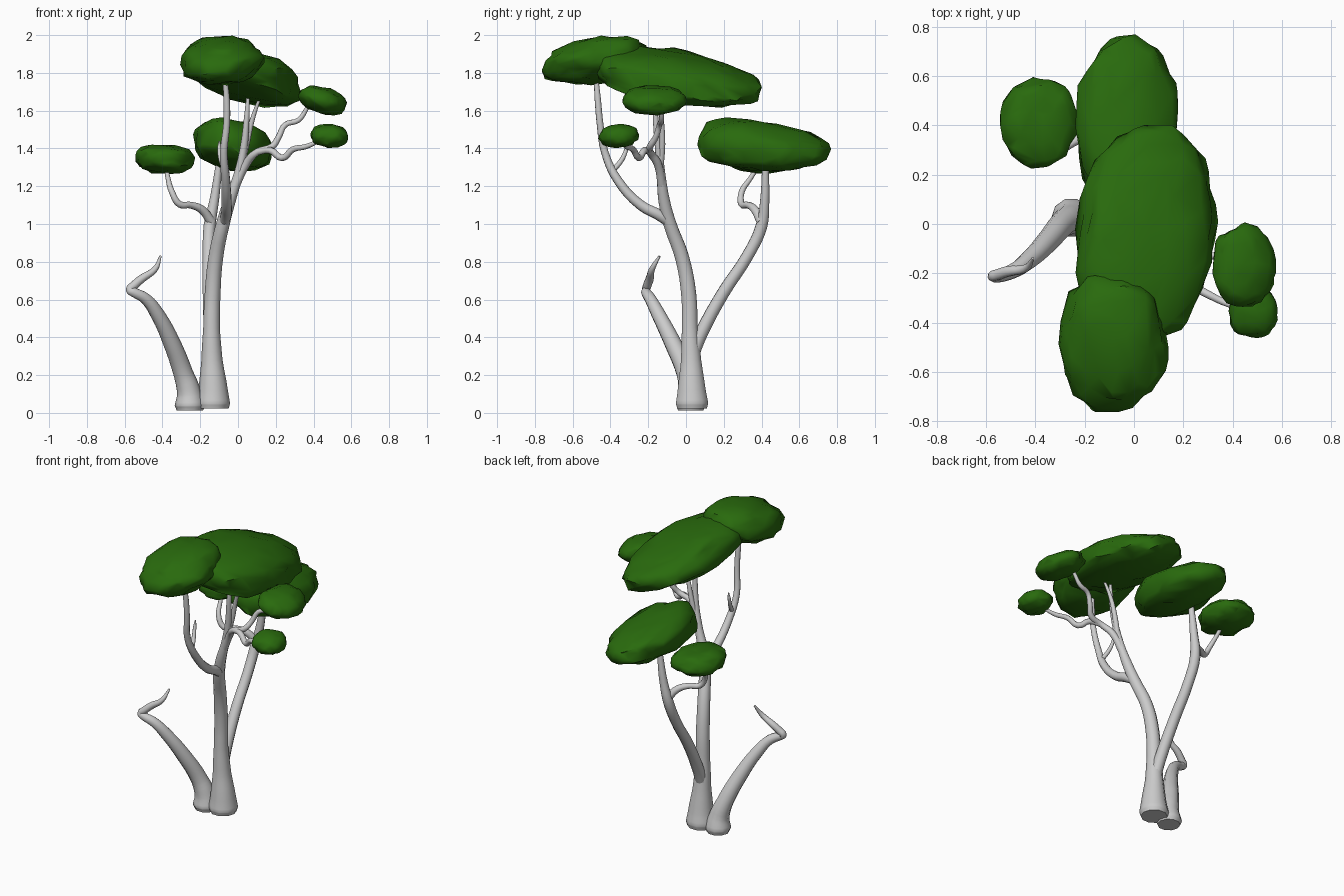
import bpy, bmesh
from mathutils import Vector, noise

leaf_green = bpy.data.materials.new("leaf_green")
leaf_green.diffuse_color = (0.022, 0.145, 0.004, 1)


def smooth(ob, angle):
    bpy.ops.object.select_all(action='DESELECT')
    ob.select_set(True)
    bpy.context.view_layer.objects.active = ob
    bpy.ops.object.shade_smooth_by_angle(angle=angle)


def limb(name, points):
    """Tapered round limb through (x, y, z, radius) points."""
    cu = bpy.data.curves.new(name, 'CURVE')
    cu.dimensions = '3D'
    cu.bevel_depth = 1.0
    cu.bevel_resolution = 3
    cu.resolution_u = 4
    cu.use_fill_caps = True
    sp = cu.splines.new('BEZIER')
    sp.bezier_points.add(len(points) - 1)
    for bp, (x, y, z, r) in zip(sp.bezier_points, points):
        bp.co = (x, y, z)
        bp.radius = r
        bp.handle_left_type = bp.handle_right_type = 'AUTO'
    ob = bpy.data.objects.new(name, cu)
    bpy.context.collection.objects.link(ob)
    bpy.ops.object.select_all(action='DESELECT')
    ob.select_set(True)
    bpy.context.view_layer.objects.active = ob
    bpy.ops.object.convert(target='MESH')
    smooth(bpy.context.object, 0.9)


def power(v, p):
    return abs(v) ** p * (1 if v > 0 else -1)


def foliage(name, center, radii, slope, peak, skew, seed):
    """Lumpy cushion: leans by slope in x and y, crest moved forward by peak, x skewed along y."""
    bm = bmesh.new()
    bmesh.ops.create_icosphere(bm, subdivisions=4, radius=1.0)
    offset = Vector((seed * 7.3, seed * 3.1, seed * 5.7))
    for v in bm.verts:
        d = v.co.normalized()
        lump = 1 + 0.10 * noise.noise(d * 1.7 + offset) + 0.08 * noise.noise(d * 3.5 + offset)
        x = power(d.x, 0.9) * radii[0] * lump
        y = d.y * radii[1] * lump
        z = power(d.z, 0.85) * radii[2] * lump
        if z > 0:
            z *= 1 - peak * d.y
        v.co = Vector(center) + Vector((x + skew * y, y, z + slope[0] * x + slope[1] * y))
    me = bpy.data.meshes.new(name)
    bm.to_mesh(me)
    bm.free()
    me.materials.append(leaf_green)
    ob = bpy.data.objects.new(name, me)
    bpy.context.collection.objects.link(ob)
    # a coarser mesh gives the softly chiselled planes
    dec = ob.modifiers.new("chisel", 'DECIMATE')
    dec.ratio = 0.25
    bpy.context.view_layer.objects.active = ob
    bpy.ops.object.modifier_apply(modifier=dec.name)
    smooth(ob, 0.9)


# Main trunk up to the crown
limb("main_trunk", [
    (-.132, .032, .022, .082), (-.132, .032, .05, .09), (-.132, .03, .12, .078),
    (-.138, .027, .28, .056),
    (-.14, .02, .45, .044), (-.135, .015, .62, .042), (-.118, -.02, .82, .039),
    (-.08, -.085, 1.0, .036), (-.045, -.115, 1.12, .032), (-.005, -.13, 1.24, .025),
    (.03, -.145, 1.4, .02), (.045, -.16, 1.55, .015), (.055, -.16, 1.7, .008)])
# Low side trunk with a bent, broken tip
limb("side_trunk", [
    (-.255, .025, .012, .07), (-.255, .025, .04, .08), (-.26, .02, .11, .063),
    (-.29, 0, .21, .052),
    (-.35, -.07, .37, .046), (-.425, -.145, .52, .038), (-.49, -.19, .605, .031),
    (-.555, -.212, .64, .026), (-.572, -.212, .65, .022), (-.55, -.205, .675, .023),
    (-.51, -.192, .71, .022), (-.44, -.18, .76, .016), (-.41, -.14, .83, .006)])
# Rear trunk and its branch to the left cushion
limb("rear_trunk", [
    (-.14, .03, .3, .037), (-.145, .08, .42, .036), (-.153, .2, .64, .034),
    (-.155, .325, .83, .032), (-.15, .4, .99, .032), (-.125, .417, 1.13, .025),
    (-.105, .42, 1.28, .019), (-.09, .42, 1.42, .01)])
limb("left_branch", [
    (-.14, .4, 1.01, .026), (-.19, .365, 1.075, .022), (-.25, .33, 1.1, .018),
    (-.31, .295, 1.105, .018), (-.35, .295, 1.17, .016), (-.37, .34, 1.24, .013),
    (-.385, .4, 1.33, .009)])
# Forward branch with a short twig
limb("front_branch", [
    (-.085, -.07, .99, .025), (-.065, -.13, 1.04, .03), (-.06, -.24, 1.1, .027),
    (-.065, -.36, 1.23, .024), (-.075, -.43, 1.38, .02), (-.06, -.455, 1.53, .018),
    (-.06, -.467, 1.66, .017), (-.075, -.48, 1.82, .01)])
limb("front_twig", [
    (-.068, -.39, 1.28, .014), (-.09, -.34, 1.34, .013), (-.1, -.315, 1.4, .01),
    (-.098, -.31, 1.44, .004)])
# Crown branches on the right
limb("crown_branch", [
    (.015, -.135, 1.3, .017), (.045, -.125, 1.42, .016), (.075, -.13, 1.55, .013),
    (.12, -.15, 1.68, .007)])
limb("right_upper_branch", [
    (-.02, -.125, 1.19, .024), (.045, -.15, 1.32, .022), (.1, -.19, 1.38, .019),
    (.18, -.19, 1.41, .018), (.215, -.16, 1.46, .016), (.25, -.14, 1.525, .015),
    (.32, -.13, 1.55, .014), (.37, -.13, 1.62, .011), (.4, -.14, 1.66, .008)])
limb("right_lower_branch", [
    (.1, -.19, 1.38, .017), (.17, -.22, 1.39, .018), (.235, -.25, 1.35, .018),
    (.29, -.28, 1.395, .016), (.36, -.315, 1.41, .014), (.45, -.35, 1.45, .008)])

# Foliage cushions: centre, radii, lean, crest, skew
foliage("front_foliage", (-.09, -.485, 1.864), (.215, .275, .12), (.05, .13), -.1, 0, 1)
foliage("crown_foliage", (.05, -.04, 1.775), (.285, .435, .128), (-.19, -.12), .22, .06, 2)
foliage("rear_foliage", (-.028, .41, 1.413), (.205, .35, .132), (-.15, -.04), .33, .02, 3)
foliage("left_foliage", (-.388, .41, 1.345), (.155, .18, .078), (-.03, 0), 0, 0, 4)
foliage("right_upper_foliage", (.447, -.17, 1.655), (.126, .163, .07), (-.2, 0), 0, 0, 5)
foliage("right_lower_foliage", (.485, -.355, 1.467), (.1, .105, .06), (-.05, .05), 0, 0, 6)
